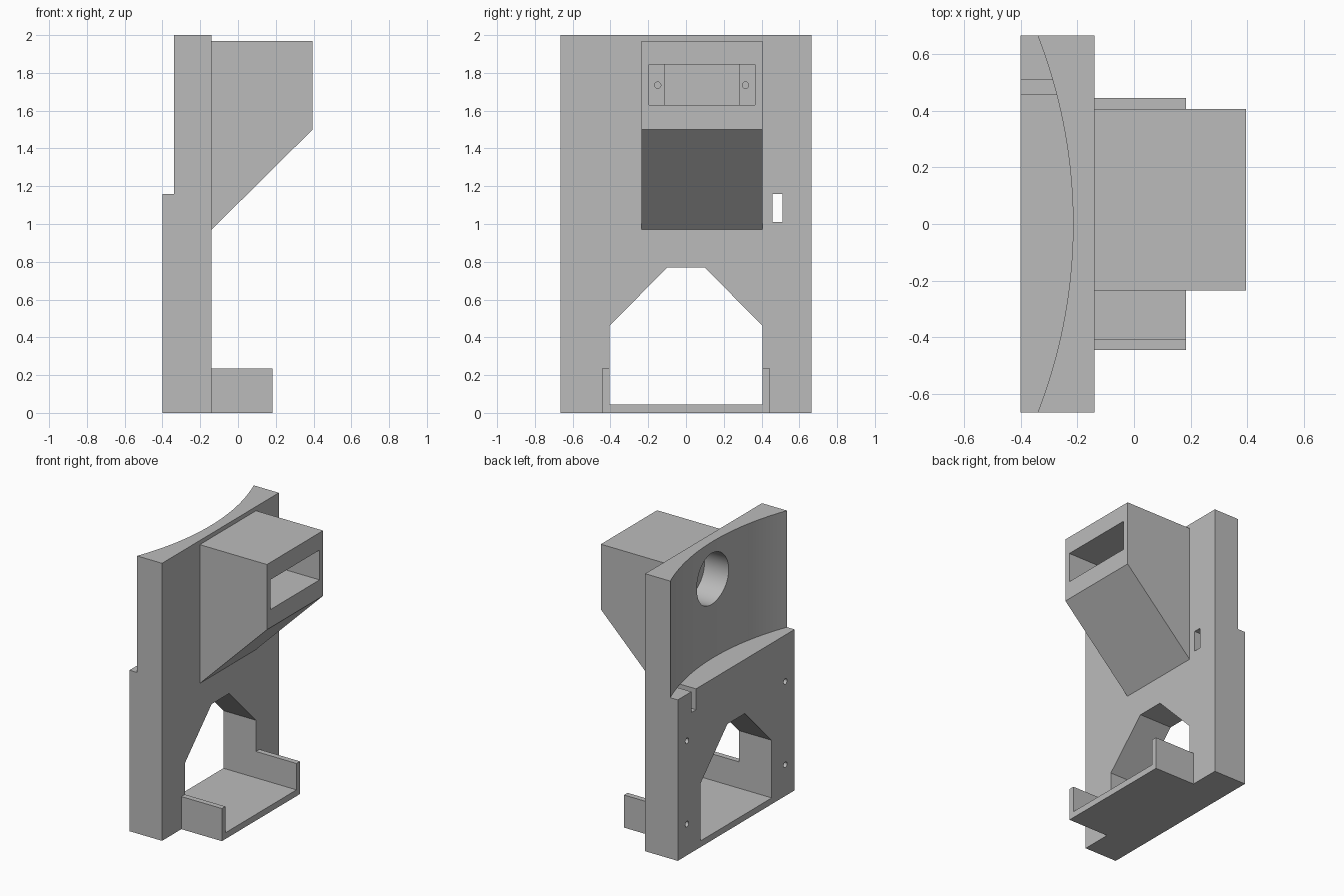
import bpy, bmesh, math
from mathutils import Vector

if "Cube" in bpy.data.objects:
    bpy.data.objects.remove(bpy.data.objects["Cube"], do_unlink=True)

grey = bpy.data.materials.new("plain grey")
grey.use_nodes = True
grey.diffuse_color = (0.5, 0.5, 0.5, 1)
grey.node_tree.nodes["Principled BSDF"].inputs["Base Color"].default_value = grey.diffuse_color


def prism(name, points, axis, lo, hi):
    """Extrude a 2D outline along an axis: x takes (y, z), y takes (x, z), z takes (x, y)."""
    i = "xyz".index(axis)

    def place(p, h):
        c = list(p)
        c.insert(i, h)
        return Vector(c)
    bm = bmesh.new()
    face = bm.faces.new([bm.verts.new(place(p, lo)) for p in points])
    ext = bmesh.ops.extrude_face_region(bm, geom=[face])
    verts = [g for g in ext["geom"] if isinstance(g, bmesh.types.BMVert)]
    shift = place((0, 0), hi - lo)
    bmesh.ops.translate(bm, verts=verts, vec=shift)
    bmesh.ops.recalc_face_normals(bm, faces=bm.faces)
    mesh = bpy.data.meshes.new(name)
    bm.to_mesh(mesh)
    bm.free()
    mesh.materials.append(grey)
    obj = bpy.data.objects.new(name, mesh)
    bpy.context.collection.objects.link(obj)
    return obj


def rect(a0, a1, b0, b1):
    return [(a0, b0), (a1, b0), (a1, b1), (a0, b1)]


def circle(a, b, r, n):
    return [(a + r * math.cos(math.tau * k / n), b + r * math.sin(math.tau * k / n)) for k in range(n)]


def cut(obj, points, axis, lo, hi):
    cutter = prism("cutter", points, axis, lo, hi)
    cutter.hide_render = True
    mod = obj.modifiers.new("cut", "BOOLEAN")
    mod.operation = "DIFFERENCE"
    mod.solver = "EXACT"
    mod.object = cutter
    bpy.ops.object.select_all(action="DESELECT")
    bpy.context.view_layer.objects.active = obj
    obj.select_set(True)
    bpy.ops.object.modifier_apply(modifier=mod.name)
    bpy.data.objects.remove(cutter, do_unlink=True)


FACE = -0.14          # outer face of the wall plate
BORE_END = -0.03
STEP = 0.06
bore = circle(0.016, 1.735, 0.184, 64)

# Wall plate with a concave upper back
plate = prism("wall_plate", rect(-0.4, FACE, -0.665, 0.665), "z", 0, 2)
cut(plate, circle(-2.045, 0, 1.83, 288), "z", 1.16, 2.2)

# Arched opening, bore and cable slot
arch = [(-0.405, 0.045), (0.405, 0.045), (0.405, 0.46), (0.1, 0.77), (-0.1, 0.77), (-0.405, 0.46)]
cut(plate, arch, "x", -0.6, 0.1)
cut(plate, bore, "x", -0.6, 0.1)
cut(plate, rect(0.457, 0.51, 1.01, 1.16), "x", -0.6, 0.1)

# Blind screw holes in the back
for y in (-0.56, 0.56):
    for z in (0.225, 0.825):
        cut(plate, circle(y, z, 0.02, 24), "x", -0.6, -0.25)

# Sensor housing with sloped underside and stepped pocket
housing = prism("sensor_housing", [(FACE, 0.97), (0.395, 1.5), (0.395, 1.97), (FACE, 1.97)], "y", -0.235, 0.405)
cut(housing, bore, "x", -0.6, BORE_END)
cut(housing, rect(-0.11, 0.28, 1.63, 1.845), "x", BORE_END, 0.6)
cut(housing, rect(-0.195, 0.365, 1.63, 1.845), "x", STEP, 0.6)
for y in (-0.15, 0.315):
    cut(housing, circle(y, 1.735, 0.017, 24), "x", 0, 0.2)

# Open tray at the foot
tray_outline = [(-0.445, 0), (0.445, 0), (0.445, 0.235), (0.405, 0.235),
                (0.405, 0.045), (-0.405, 0.045), (-0.405, 0.235), (-0.445, 0.235)]
tray = prism("foot_tray", tray_outline, "x", FACE, 0.183)

# Smooth curved walls, crisp edges
for obj in (plate, housing, tray):
    bpy.ops.object.select_all(action="DESELECT")
    bpy.context.view_layer.objects.active = obj
    obj.select_set(True)
    bpy.ops.object.shade_smooth_by_angle(angle=math.radians(30))
